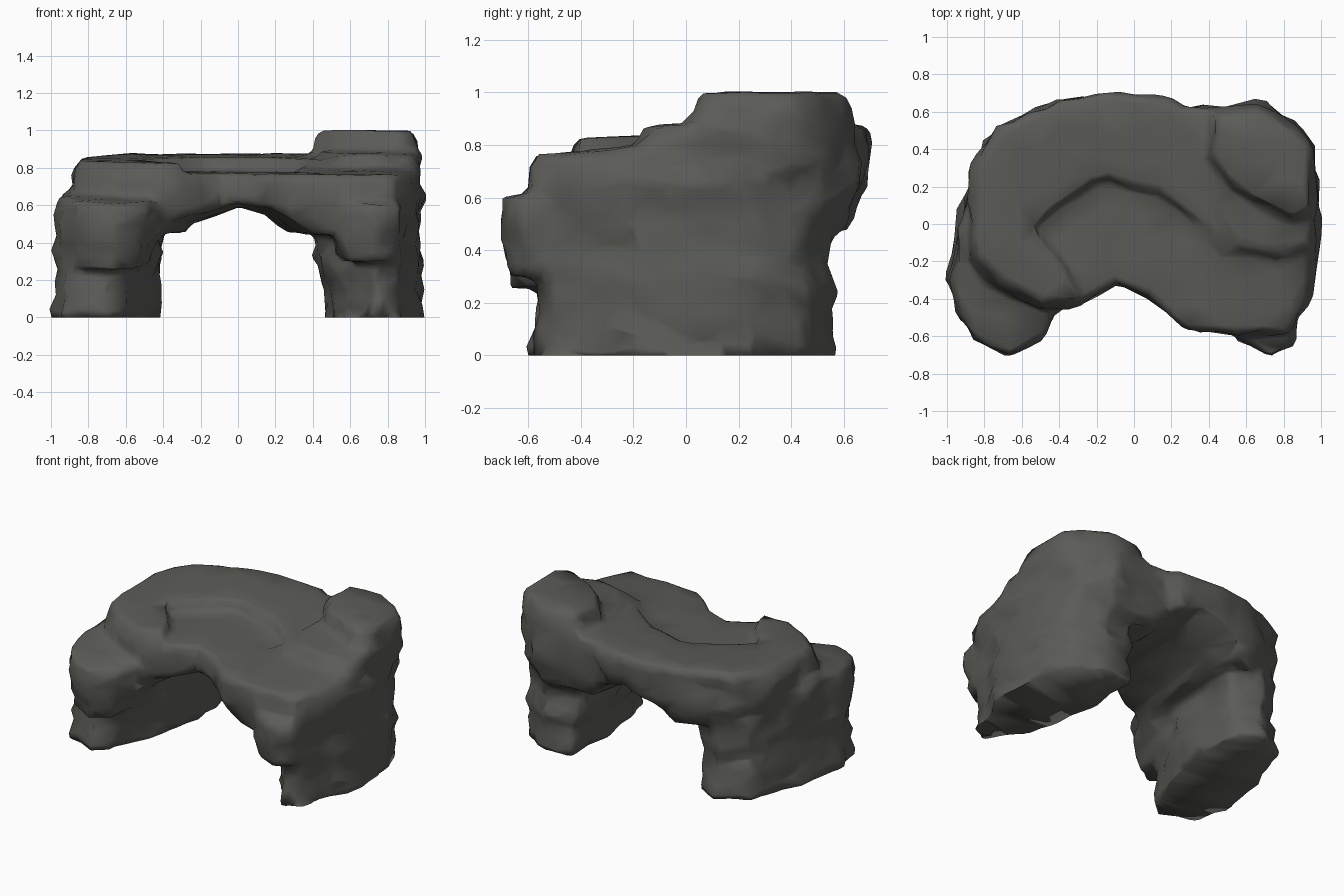
import bpy, bmesh
from mathutils import Vector, noise

cube = bpy.data.objects.get("Cube")
if cube:
    bpy.data.objects.remove(cube, do_unlink=True)

stone = bpy.data.materials.new("dark_grey_stone")
stone.use_nodes = True
colour = (0.105, 0.105, 0.095, 1)
stone.diffuse_color = colour
stone.node_tree.nodes["Principled BSDF"].inputs["Base Color"].default_value = colour


def loft(name, rings):
    """Closed skin through rings of equal point count."""
    bm = bmesh.new()
    rows = [[bm.verts.new(p) for p in ring] for ring in rings]
    n = len(rows[0])
    for a, b in zip(rows, rows[1:]):
        for i in range(n):
            j = (i + 1) % n
            bm.faces.new((a[i], a[j], b[j], b[i]))
    bm.faces.new(rows[0])
    bm.faces.new(rows[-1])
    bmesh.ops.triangulate(bm, faces=[f for f in bm.faces if len(f.verts) > 4])
    bmesh.ops.recalc_face_normals(bm, faces=bm.faces)
    mesh = bpy.data.meshes.new(name)
    bm.to_mesh(mesh)
    bm.free()
    ob = bpy.data.objects.new(name, mesh)
    bpy.context.collection.objects.link(ob)
    return ob


def rock(name, outline, levels, tilt=0):
    """Stratum: plan outline stacked at (height, scale) levels, tilted along y."""
    cx = sum(p[0] for p in outline) / len(outline)
    cy = sum(p[1] for p in outline) / len(outline)
    return loft(name, [[(cx + (x - cx) * s, cy + (y - cy) * s, z + tilt * (y - 0.4))
                        for x, y in outline] for z, s in levels])


# Pillars
left_leg = rock("left_leg",
    [(.48, -.22), (.66, -.48), (.74, -.59), (.86, -.53), (.89, -.38), (.97, -.2), (.99, .05),
     (.97, .25), (.89, .47), (.68, .58), (.44, .54), (.38, .2)],
    [(-.1, 1), (.05, 1), (.14, .97), (.29, .98), (.34, .94), (.5, .95), (.7, .98)])
right_leg = rock("right_leg",
    [(-.4, .45), (-.6, .56), (-.8, .44), (-.91, .1), (-1, -.3), (-.93, -.5),
     (-.7, -.6), (-.58, -.52), (-.42, -.1)],
    [(-.1, 1), (.04, 1), (.26, .93), (.31, .97), (.45, .97), (.62, .94)])

# Overhanging front ledges
left_ledge = rock("left_ledge",
    [(.5, -.4), (.55, -.62), (.74, -.71), (.86, -.63), (.9, -.4)],
    [(.3, .75), (.37, .94), (.58, 1), (.61, .95)])
right_ledge = rock("right_ledge",
    [(-.94, 0), (-.97, -.3), (-.94, -.48), (-.86, -.61), (-.67, -.71), (-.5, -.62),
     (-.4, -.45), (-.45, 0)],
    [(.36, .86), (.46, .95), (.56, .98), (.69, 1), (.72, .96)], .1)

# Curved bridge between the pillars
span = rock("span",
    [(-.88, -.2), (-.76, -.33), (-.5, -.45), (-.28, -.42), (-.1, -.31), (.06, -.38),
     (.28, -.56), (.55, -.6), (.84, -.58), (.94, -.4), (.98, -.1), (.97, .25),
     (.87, .53), (.7, .65), (.25, .62), (-.15, .69), (-.4, .67), (-.73, .52), (-.88, .3)],
    [(.46, .9), (.5, .95), (.62, 1), (.75, .99), (.785, .96)], .02)

# Raised rear rim curling round the hollow
rim = rock("rear_rim",
    [(-.87, -.18), (-.75, -.3), (-.5, -.43), (-.3, -.42), (-.38, -.22), (-.55, -.02),
     (-.38, .13), (-.15, .25), (.15, .17), (.36, 0), (.5, -.15), (.92, -.17), (.96, .2),
     (.88, .5), (.68, .64), (.25, .62), (.18, .68), (-.15, .71), (-.4, .67), (-.73, .52),
     (-.87, .3)],
    [(.62, .97), (.8, 1), (.865, .965)], .05)

# Stepped shelves in front of the boulder
left_shelf = rock("left_shelf",
    [(.3, -.1), (.46, -.42), (.9, -.42), (.96, -.1), (.95, .2), (.45, .2)],
    [(.65, 1), (.8, .99), (.855, .94)], .1)
shoulder = rock("shoulder",
    [(.42, .1), (.52, -.12), (.78, -.18), (.96, -.12), (.97, .2), (.45, .4)],
    [(.7, 1), (.86, .99), (.905, .94)], .06)

# High boulder over the left pillar
boulder = rock("boulder",
    [(.4, .6), (.4, .36), (.53, .19), (.7, .09), (.86, .0), (.97, .05), (.97, .4),
     (.87, .53), (.65, .64)],
    [(.7, 1), (.87, 1), (.97, .93), (1, .86)])

# Merge the strata into one skin
body = rim
body.name = "rock_arch"
bpy.ops.object.select_all(action='DESELECT')
for ob in (left_leg, right_leg, left_ledge, right_ledge, span, left_shelf, shoulder, boulder, body):
    ob.select_set(True)
bpy.context.view_layer.objects.active = body
bpy.ops.object.join()


def apply_modifier(kind, **settings):
    mod = body.modifiers.new(kind.lower(), kind)
    for key, value in settings.items():
        setattr(mod, key, value)
    bpy.ops.object.modifier_apply(modifier=mod.name)


apply_modifier('REMESH', mode='VOXEL', voxel_size=0.02)

# Arched opening, flaring toward both ends by different amounts on each side
arch = [(-.43, -.3), (-.42, .0), (-.40, .2), (-.35, .36), (-.25, .49), (0, .585),
        (.15, .55), (.3, .43), (.42, .3), (.47, .14), (.475, -.3)]
sections = ((-.9, 1.55, 1.4, 1.08), (-.45, 1.4, 1.26, 1.06), (-.1, 1.12, 1.08, 1.02),
            (.15, 1, 1, 1), (.4, 1.04, 1.02, 1.03), (.65, 1.15, 1.08, 1.13), (.9, 1.2, 1.1, 1.2))
cutter = loft("arch_cutter", [[(x * (right if x < 0 else left), y, z * tall) for x, z in arch]
                              for y, right, left, tall in sections])
cutter.hide_render = True
apply_modifier('BOOLEAN', object=cutter, operation='DIFFERENCE', solver='EXACT')
bpy.data.objects.remove(cutter, do_unlink=True)
apply_modifier('REMESH', mode='VOXEL', voxel_size=0.02)
apply_modifier('SMOOTH', factor=0.5, iterations=3)

# Weathered surface: broad lumps, creases and thin horizontal beds
bm = bmesh.new()
bm.from_mesh(body.data)
bm.normal_update()
moves = []
for v in bm.verts:
    p = v.co
    lumps = noise.noise(p * 3.5)
    chips = noise.noise(Vector((p.x * 7, p.y * 7, p.z * 10)) + Vector((5, 2, 9)))
    beds = noise.noise(Vector((p.x * 1.5, p.y * 1.5, p.z * 14)))
    side = 1 - abs(v.normal.z)
    amount = (.015 * lumps + .025 * chips) * (.25 + .75 * side) + .01 * beds * side
    moves.append(v.normal * amount)
for v, move in zip(bm.verts, moves):
    v.co += move
bm.to_mesh(body.data)
bm.free()
apply_modifier('DECIMATE', ratio=0.05)

# Flat base on the ground
bm = bmesh.new()
bm.from_mesh(body.data)
bmesh.ops.bisect_plane(bm, geom=bm.verts[:] + bm.edges[:] + bm.faces[:],
                       plane_co=(0, 0, 0), plane_no=(0, 0, 1), clear_inner=True)
bmesh.ops.holes_fill(bm, edges=[e for e in bm.edges if e.is_boundary])
bmesh.ops.triangulate(bm, faces=[f for f in bm.faces if len(f.verts) > 4])
bmesh.ops.recalc_face_normals(bm, faces=bm.faces)
bm.to_mesh(body.data)
bm.free()

body.data.materials.clear()
body.data.materials.append(stone)
bpy.ops.object.shade_smooth_by_angle(angle=1.7)
